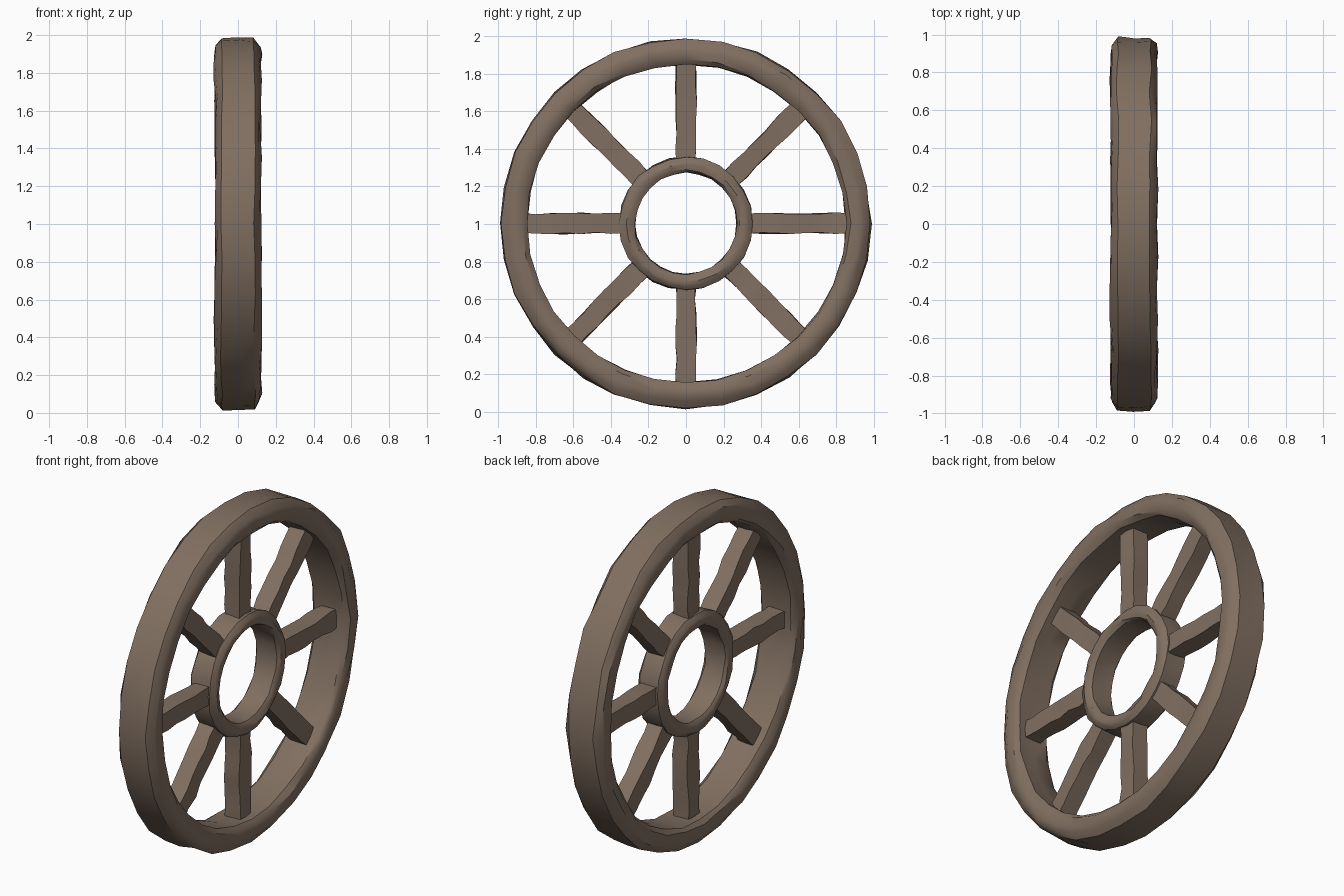
import bpy, bmesh, math, random
from mathutils import Vector, Matrix

if "Cube" in bpy.data.objects:
    bpy.data.objects.remove(bpy.data.objects["Cube"])

random.seed(7)
CENTRE = Vector((0, 0, 1.003))

wood = bpy.data.materials.new("weathered_wood")
wood.diffuse_color = (0.22, 0.16, 0.12, 1)
wood.use_nodes = True
wood.node_tree.nodes["Principled BSDF"].inputs["Base Color"].default_value = wood.diffuse_color


def jitter(amount):
    return random.uniform(-amount, amount)


def finish(name, bm):
    bmesh.ops.recalc_face_normals(bm, faces=bm.faces)
    mesh = bpy.data.meshes.new(name)
    bm.to_mesh(mesh)
    bm.free()
    mesh.materials.append(wood)
    obj = bpy.data.objects.new(name, mesh)
    bpy.context.collection.objects.link(obj)
    bpy.ops.object.select_all(action='DESELECT')
    obj.select_set(True)
    bpy.context.view_layer.objects.active = obj
    bpy.ops.object.shade_smooth_by_angle(angle=math.radians(35))
    return obj


def loft(bm, loops, closed):
    """Bridge equal-length vertex loops with quads."""
    n = len(loops[0])
    pairs = list(zip(loops, loops[1:]))
    if closed:
        pairs.append((loops[-1], loops[0]))
    for a, b in pairs:
        for j in range(n):
            k = (j + 1) % n
            bm.faces.new((a[j], a[k], b[k], b[j]))


def wooden_ring(name, r_in, r_out, half, bev, segs, rough):
    """Hewn ring around the x axis with a chipped, chamfered section."""
    mid = (r_in + r_out) / 2
    section = [(-half + bev, r_out), (0, r_out), (half - bev, r_out),
               (half - bev * 0.2, r_out - bev), (half, mid), (half - bev * 0.2, r_in + bev * 0.7),
               (half - bev * 0.8, r_in), (0, r_in), (-half + bev * 0.8, r_in),
               (-half + bev * 0.2, r_in + bev * 0.7), (-half, mid), (-half + bev * 0.2, r_out - bev)]
    bm = bmesh.new()
    loops = []
    for i in range(segs):
        ang = 2 * math.pi * i / segs
        loop = []
        for x, r in section:
            a = ang + jitter(0.2 / segs)
            rr = r + jitter(rough)
            loop.append(bm.verts.new(CENTRE + Vector(
                (x + jitter(rough), rr * math.sin(a), rr * math.cos(a)))))
        loops.append(loop)
    loft(bm, loops, True)
    return finish(name, bm)


def spoke(name, angle, r0, r1, half_w, half_d):
    """Rough square bar running out from the hub to the rim."""
    bm = bmesh.new()
    rot = Matrix.Rotation(angle, 3, 'X')
    loops = []
    steps = 7
    for i in range(steps + 1):
        r = r0 + (r1 - r0) * i / steps
        loops.append([bm.verts.new(CENTRE + rot @ Vector(
            (sx * half_d + jitter(0.006), sy * half_w + jitter(0.006), r)))
            for sx, sy in ((-1, -1), (1, -1), (1, 1), (-1, 1))])
    loft(bm, loops, False)
    bm.faces.new(loops[0])
    bm.faces.new(loops[-1])
    return finish(name, bm)


# outer rim and hub ring
wooden_ring("rim", 0.85, 0.985, 0.122, 0.035, 32, 0.007)
wooden_ring("hub", 0.272, 0.355, 0.082, 0.022, 24, 0.005)

# eight spokes
for i in range(8):
    spoke(f"spoke_{i + 1}", i * math.pi / 4, 0.325, 0.88, 0.053, 0.05)
